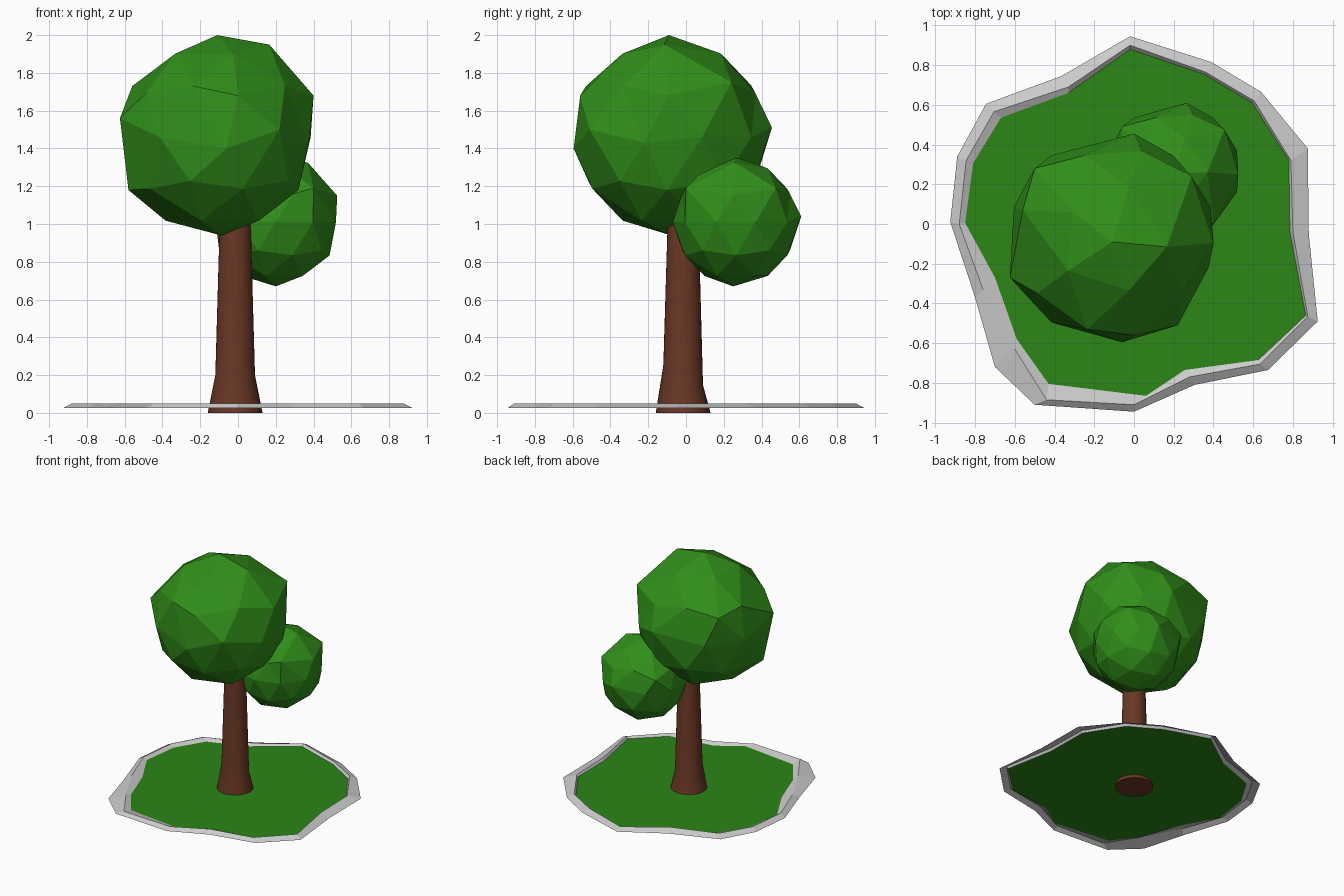
import bpy, bmesh, math
from mathutils import Vector

if "Cube" in bpy.data.objects:
    bpy.data.objects.remove(bpy.data.objects["Cube"])


def material(name, rgb):
    m = bpy.data.materials.new(name)
    m.diffuse_color = (*rgb, 1)
    m.use_nodes = True
    m.node_tree.nodes["Principled BSDF"].inputs["Base Color"].default_value = m.diffuse_color
    return m


def finish(bm, name, mat=None, smooth=False):
    bmesh.ops.recalc_face_normals(bm, faces=bm.faces[:])
    for f in bm.faces:
        f.smooth = smooth and len(f.verts) == 4
    me = bpy.data.meshes.new(name)
    bm.to_mesh(me)
    bm.free()
    ob = bpy.data.objects.new(name, me)
    bpy.context.collection.objects.link(ob)
    if mat:
        me.materials.append(mat)
    return ob


def bridge(bm, a, b):
    n = len(a)
    for i in range(n):
        bm.faces.new((a[i], a[(i + 1) % n], b[(i + 1) % n], b[i]))


leaf = material("leaf_green", (0.03, 0.27, 0.01))
grass = material("grass_green", (0.025, 0.24, 0.008))
bark = material("bark_brown", (0.14, 0.038, 0.018))

# Ground outline, clockwise from the back: foot, crest and inner edge of the border
outer = [(-.02, .945), (.39, .815), (.64, .665), (.875, .38), (.88, -.05), (.925, -.49),
         (.675, -.735), (.305, -.81), (0, -.945), (-.5, -.91), (-.7, -.72), (-.8, -.37),
         (-.925, .01), (-.89, .34), (-.745, .605), (-.365, .745)]
crest = [(-.02, .9), (.36, .765), (.605, .62), (.79, .32), (.8, -.04), (.875, -.465),
         (.635, -.705), (.28, -.77), (0, -.91), (-.44, -.885), (-.6, -.63), (-.76, -.33),
         (-.88, 0), (-.845, .32), (-.705, .565), (-.33, .69)]
inner = [(-.02, .88), (.35, .755), (.595, .61), (.78, .32), (.785, -.04), (.865, -.46),
         (.625, -.685), (.255, -.735), (.06, -.865), (-.43, -.805), (-.59, -.58), (-.7, -.27),
         (-.85, .005), (-.81, .305), (-.67, .535), (-.33, .66)]

# Grey stone border
bm = bmesh.new()
rings = [[bm.verts.new((x, y, z)) for x, y in pts]
         for pts, z in ((outer, .025), (crest, .05), (inner, .032))]
bridge(bm, rings[0], rings[1])
bridge(bm, rings[1], rings[2])
border = finish(bm, "stone_border")

# Grass patch
bm = bmesh.new()
f = bm.faces.new([bm.verts.new((x, y, .032)) for x, y in reversed(inner)])
bmesh.ops.triangulate(bm, faces=[f])
finish(bm, "grass_patch", grass)

# Tapered trunk with a flared, slanted root collar: (z, radius, slant)
bm = bmesh.new()
rings = []
for z, r, slant in ((0, .145, 0), (.2, .105, -.5), (1.25, .075, 0)):
    ring = []
    for i in range(32):
        a = math.tau * i / 32
        x, y = r * math.cos(a), r * math.sin(a)
        ring.append(bm.verts.new((x - .015, y - .015, z + slant * y)))
    rings.append(ring)
bridge(bm, rings[0], rings[1])
bridge(bm, rings[1], rings[2])
bm.faces.new(rings[0])
bm.faces.new(rings[2])
finish(bm, "trunk", bark, True)


# Faceted foliage: ico sphere whose nearest corners are pulled to chosen points
def foliage(name, centre, radius, pulls):
    bm = bmesh.new()
    bmesh.ops.create_icosphere(bm, subdivisions=2, radius=radius)
    bmesh.ops.translate(bm, verts=bm.verts[:], vec=centre)
    free = set(bm.verts)
    for p in map(Vector, pulls):
        v = min(free, key=lambda u: (u.co - p).length)
        v.co = p
        free.discard(v)
    return finish(bm, name, leaf)


foliage("large_crown", (-.11, -.075, 1.46), .52, [
    (-.11, -.09, 2), (.165, -.115, 1.95), (.4, -.095, 1.68), (.29, .24, 1.75),
    (0, .455, 1.51), (-.31, .06, 1.9), (-.5, .28, 1.69), (-.56, .07, 1.73),
    (-.625, -.27, 1.56), (0, -.56, 1.68), (-.235, -.53, 1.73), (-.06, -.595, 1.4),
    (.22, -.51, 1.5), (.375, -.22, 1.43), (-.58, -.2, 1.18), (.32, -.1, 1.18),
    (-.09, -.08, .94)])
foliage("small_crown", (.2, .265, 1.01), .335, [
    (.2, .26, 1.355), (.37, .26, 1.325), (.525, .25, 1.15), (.455, .475, 1.19),
    (.265, .61, 1.04), (.4, .0, 1.19), (.2, .25, .67), (-.06, .49, 1.13)])
